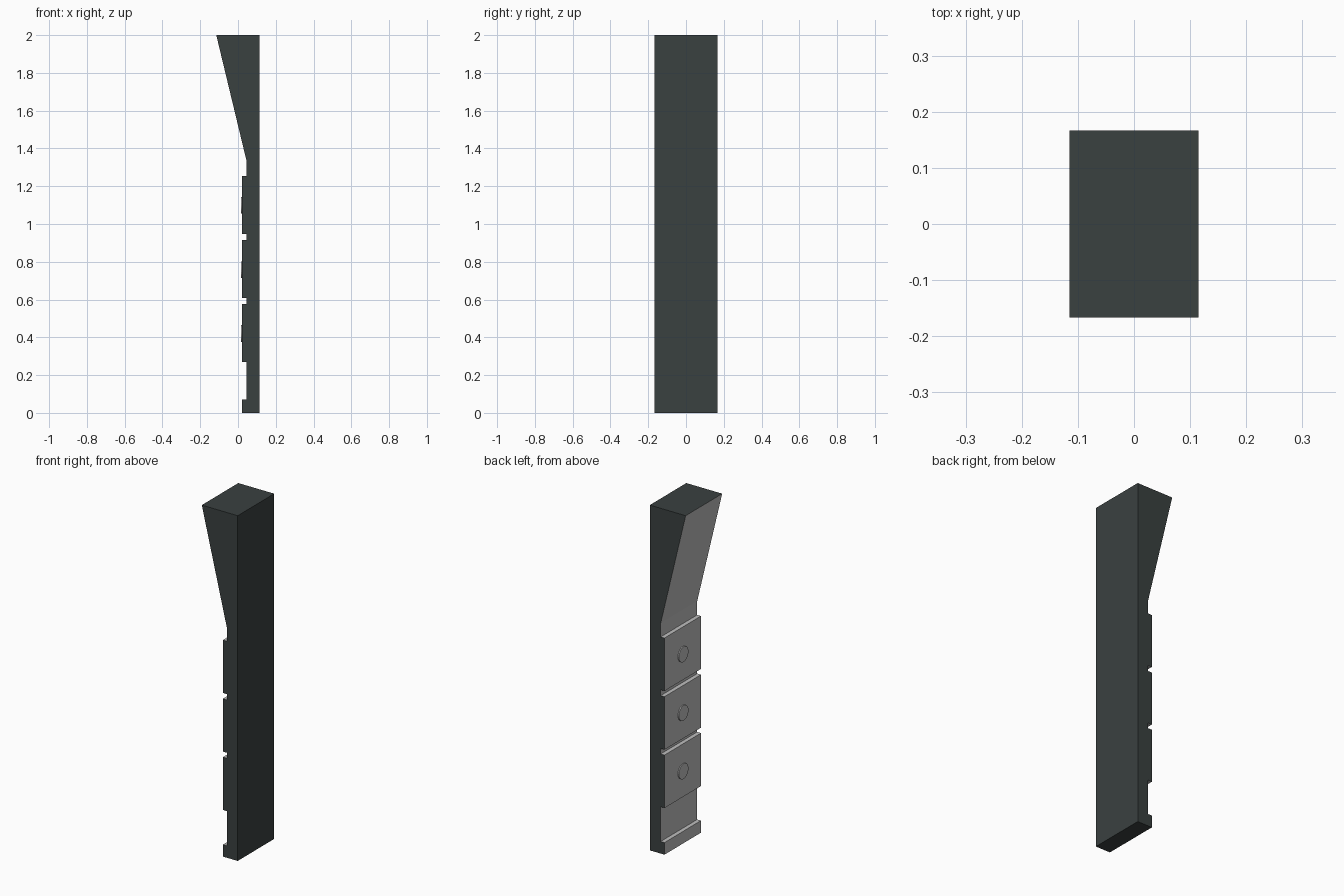
import bpy, bmesh, math
from mathutils import Matrix

if "Cube" in bpy.data.objects:
    bpy.data.objects.remove(bpy.data.objects["Cube"])


def material(name, rgb):
    m = bpy.data.materials.new(name)
    m.diffuse_color = (*rgb, 1)
    m.use_nodes = True
    m.node_tree.nodes["Principled BSDF"].inputs["Base Color"].default_value = m.diffuse_color
    return m


dark = material("dark slate", (0.042, 0.052, 0.051))
grey = material("light grey", (0.52, 0.52, 0.52))

HALF_W, BACK, RECESS, FACE = 0.167, 0.115, 0.045, 0.021
PANELS = [(0.27, 0.577), (0.608, 0.915), (0.948, 1.255)]


def new_object(name, bm, mats):
    me = bpy.data.meshes.new(name)
    bmesh.ops.recalc_face_normals(bm, faces=bm.faces)
    bm.to_mesh(me)
    bm.free()
    for m in mats:
        me.materials.append(m)
    ob = bpy.data.objects.new(name, me)
    bpy.context.collection.objects.link(ob)
    return ob


# Pillar: stepped side profile with flared head, extruded across its width
profile = [(BACK, 0), (BACK, 2), (-BACK, 2), (RECESS, 1.335)]
for lo, hi in reversed([(0, 0.07)] + PANELS):
    profile += [(RECESS, hi), (FACE, hi), (FACE, lo)]
    if lo > 0:
        profile.append((RECESS, lo))
bm = bmesh.new()
face = bm.faces.new([bm.verts.new((x, -HALF_W, z)) for x, z in profile])
ext = bmesh.ops.extrude_face_region(bm, geom=[face])
for v in ext["geom"]:
    if isinstance(v, bmesh.types.BMVert):
        v.co.y = HALF_W
pillar = new_object("wall_pillar", bm, [dark, grey])

# Inner side is grey; sides, back, top and bottom stay dark
for p in pillar.data.polygons:
    inner = abs(p.normal.y) < 0.5 and p.normal.x < 0.5
    p.material_index = int(inner and 0.01 < p.center.z < 1.99)

# Round stud in the middle of each panel
for i, (lo, hi) in enumerate(PANELS):
    bm = bmesh.new()
    place = Matrix.Translation((FACE - 0.001, 0, (lo + hi) / 2 - 0.003))
    bmesh.ops.create_cone(bm, cap_ends=True, segments=24, radius1=0.044,
                          radius2=0.044, depth=0.01,
                          matrix=place @ Matrix.Rotation(math.pi / 2, 4, 'Y'))
    new_object(f"panel_stud_{i + 1}", bm, [grey])
